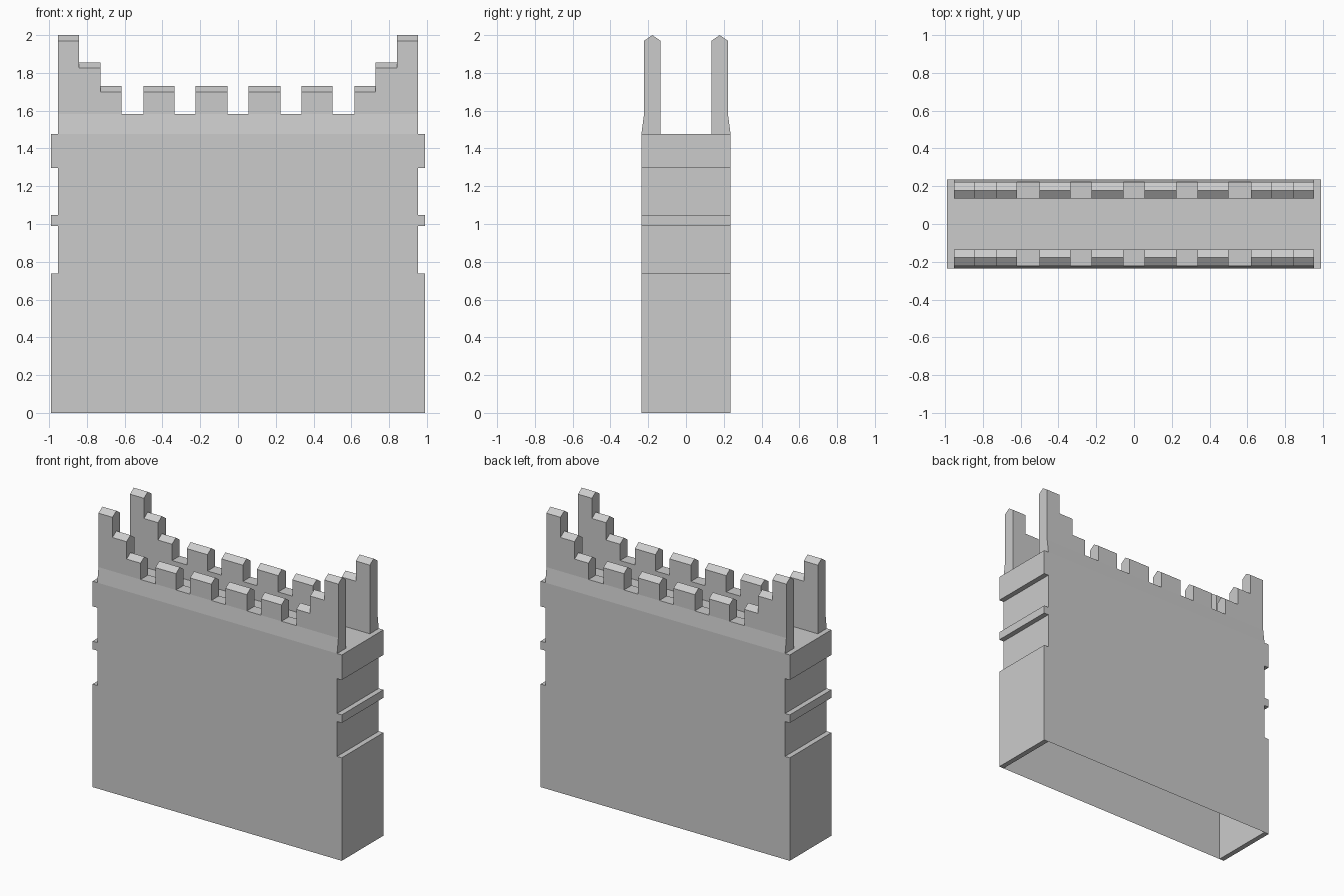
import bpy, bmesh

if "Cube" in bpy.data.objects:
    bpy.data.objects.remove(bpy.data.objects["Cube"])

HX, HY, DECK = 0.952, 0.236, 1.477          # wall half length, half depth, deck height
OUT, MID, INN = -0.222, -0.178, -0.135      # parapet outer face, ridge, inner face
BASE, CAP = 1.583, 0.03                     # crenel floor height, ridge rise


def finish(name, bm, mirror_axis=None):
    bmesh.ops.remove_doubles(bm, verts=bm.verts, dist=1e-5)
    bmesh.ops.recalc_face_normals(bm, faces=bm.faces)
    me = bpy.data.meshes.new(name)
    bm.to_mesh(me)
    bm.free()
    ob = bpy.data.objects.new(name, me)
    bpy.context.collection.objects.link(ob)
    if mirror_axis is not None:
        mod = ob.modifiers.new("mirror", 'MIRROR')
        mod.use_axis = [i == mirror_axis for i in range(3)]
        mod.use_mirror_merge = False
    return ob


def box(name, lo, hi, open_side=None, mirror_axis=None):
    bm = bmesh.new()
    bmesh.ops.create_cube(bm, size=1)
    for v in bm.verts:
        v.co = [lo[i] if v.co[i] < 0 else hi[i] for i in range(3)]
    if open_side:
        axis, value = open_side
        gone = [f for f in bm.faces if all(abs(v.co[axis] - value) < 1e-6 for v in f.verts)]
        bmesh.ops.delete(bm, geom=gone, context='FACES')
    return finish(name, bm, mirror_axis)


# Wall shell, open underneath
box("wall_body", (-HX, -HY, 0), (HX, HY, DECK), open_side=(2, 0))

# Raised bands on both ends
for name, z0, z1 in (("end_base", 0, 0.739), ("end_rib", 0.989, 1.047), ("end_cornice", 1.297, DECK)):
    box(name, (HX, -HY, z0), (0.989, HY, z1), open_side=(0, HX), mirror_axis=0)

# Battlement columns: (right edge x, height), left half mirrored from right half
right = [(0.056, BASE), (0.225, 1.73), (0.337, BASE), (0.501, 1.73),
         (0.618, BASE), (0.729, 1.73), (0.841, 1.855), (HX, 2.0)]
edges = [-x for x, _ in right[::-1]] + [x for x, _ in right]
heights = [h for _, h in right[::-1]] + [h for _, h in right[1:]]


def top_line(h):
    if h is None:                            # outside the parapet: foot line
        return [(OUT, BASE), (-HY, DECK), (INN, DECK)]
    if h == BASE:
        return [(OUT, h), (INN, h)]
    return [(OUT, h - CAP), (MID, h), (INN, h - CAP)]


# Stepped parapet with ridged merlons, mirrored to the back
bm = bmesh.new()


def face(pts):
    bm.faces.new([bm.verts.new(p) for p in pts])


for x0, x1, h in zip(edges, edges[1:], heights):
    line = [(-HY, DECK), (OUT, BASE)]
    line += [p for p in top_line(h) if p not in line] + [(INN, DECK)]
    for a, b in zip(line, line[1:]):
        face([(x0, *a), (x1, *a), (x1, *b), (x0, *b)])

levels = [None] + heights + [None]
for x, a, b in zip(edges, levels, levels[1:]):
    low, high = sorted((a, b), key=lambda h: h or 0)
    face([(x, *p) for p in top_line(low) + top_line(high)[::-1]])

finish("parapet", bm, mirror_axis=1)
